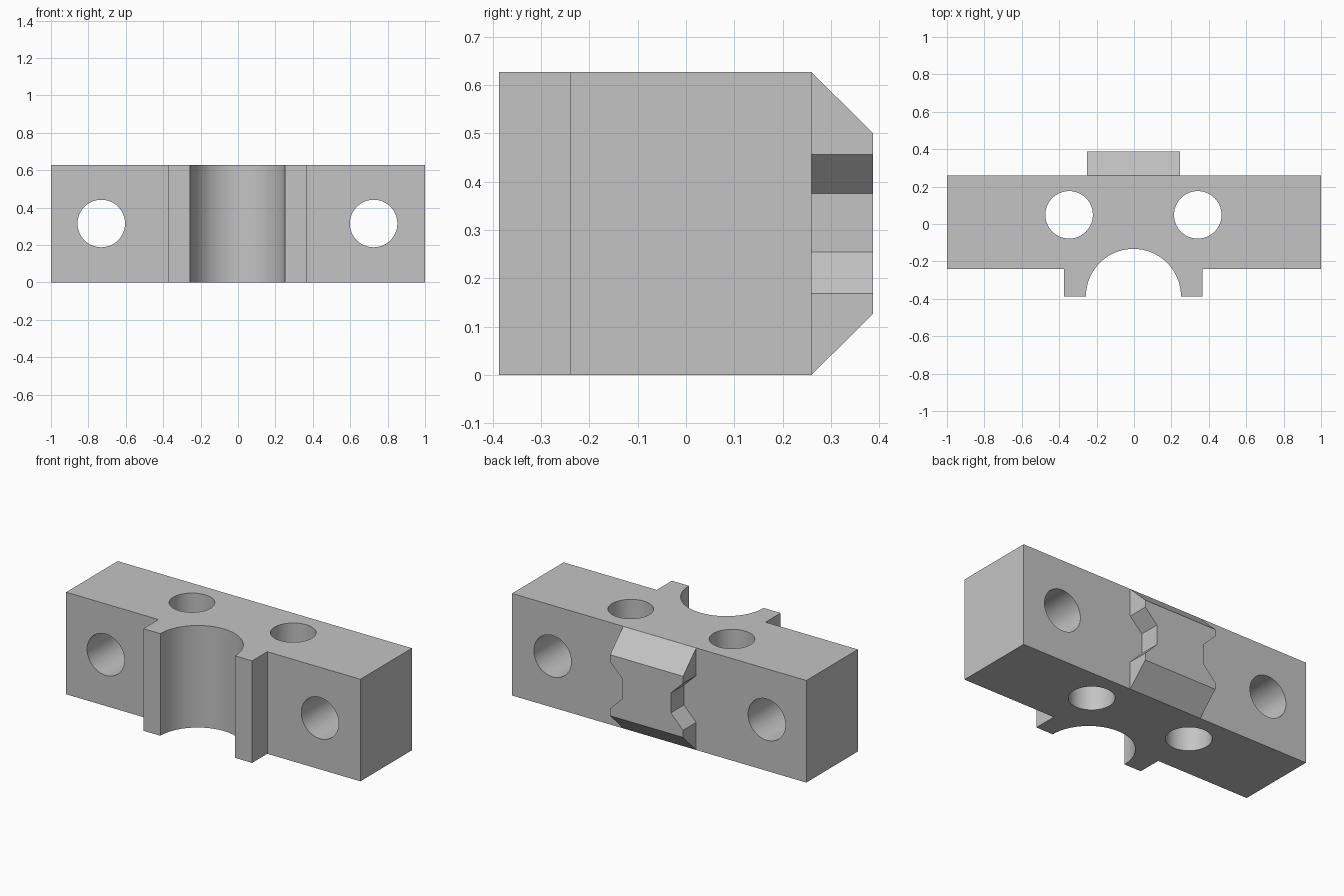
import bpy, bmesh, math
from mathutils import Matrix, Vector

cube = bpy.data.objects.get("Cube")
if cube:
    bpy.data.objects.remove(cube, do_unlink=True)

H = 0.627          # block height
BACK = 0.26        # rear face of the block
FRONT = -0.24      # front face of the block
DEEP = 0.387       # reach of the lugs and the rear boss
SHIFT = -0.003     # centre line of the machined features

grey = bpy.data.materials.new("plain grey")
grey.use_nodes = True
colour = (0.55, 0.55, 0.55, 1)
grey.diffuse_color = colour
grey.node_tree.nodes["Principled BSDF"].inputs["Base Color"].default_value = colour


def make_object(name, bm):
    bmesh.ops.recalc_face_normals(bm, faces=bm.faces)
    mesh = bpy.data.meshes.new(name)
    bm.to_mesh(mesh)
    bm.free()
    mesh.materials.append(grey)
    obj = bpy.data.objects.new(name, mesh)
    bpy.context.collection.objects.link(obj)
    return obj


def extrude(name, points, direction):
    """Extrude a closed outline along a direction."""
    bm = bmesh.new()
    face = bm.faces.new([bm.verts.new(p) for p in points])
    out = bmesh.ops.extrude_face_region(bm, geom=[face], use_keep_orig=True)
    verts = [g for g in out["geom"] if isinstance(g, bmesh.types.BMVert)]
    bmesh.ops.translate(bm, verts=verts, vec=Vector(direction))
    return make_object(name, bm)


def cylinder(name, centre, radius, depth, axis):
    bm = bmesh.new()
    turn = Matrix.Rotation(math.pi / 2, 4, "X") if axis == "Y" else Matrix()
    bmesh.ops.create_cone(bm, cap_ends=True, segments=64, radius1=radius, radius2=radius,
                          depth=depth, matrix=Matrix.Translation(centre) @ turn)
    return make_object(name, bm)


def combine(target, tool, operation):
    mod = target.modifiers.new(tool.name, "BOOLEAN")
    mod.object, mod.operation, mod.solver = tool, operation, "EXACT"
    bpy.context.view_layer.objects.active = target
    bpy.ops.object.modifier_apply(modifier=mod.name)
    bpy.data.objects.remove(tool, do_unlink=True)


# Block outline with two front lugs around a half-round groove
lug, radius, steps = 0.37, 0.254, 40
arc = [(SHIFT + radius * math.cos(a), -DEEP + radius * math.sin(a))
       for a in (math.pi * (1 - i / steps) for i in range(steps + 1))]
outline = [(-1, BACK), (-1, FRONT), (SHIFT - lug, FRONT), (SHIFT - lug, -DEEP)]
outline += arc
outline += [(SHIFT + lug, -DEEP), (SHIFT + lug, FRONT), (1, FRONT), (1, BACK)]
block = extrude("clamp_block", [(x, y, 0) for x, y in outline], (0, 0, H))

# Rear boss: notched on both sides, chamfered above and below
w, notch = 0.248, 0.083
side = [(w, 0), (w, 0.169), (w - notch, 0.254), (w - notch, 0.376), (w, 0.457), (w, H)]
loop = side + [(-x, z) for x, z in reversed(side)]
boss = extrude("rear_boss", [(x + SHIFT, BACK, z) for x, z in loop], (0, DEEP - BACK, 0))
chamfer = 0.126
for v in boss.data.vertices:
    if v.co.y > BACK + 0.01:
        v.co.z = min(max(v.co.z, chamfer), H - chamfer)
combine(block, boss, "UNION")

# Through holes: one vertical and one horizontal on each side
for s in (-1, 1):
    combine(block, cylinder("vertical_hole", (SHIFT + s * 0.344, 0.049, H / 2), 0.127, 2, "Z"),
            "DIFFERENCE")
    combine(block, cylinder("horizontal_hole", (SHIFT + s * 0.728, 0, 0.315), 0.127, 2, "Y"),
            "DIFFERENCE")

# Smooth the round walls, keep the machined edges crisp
bpy.ops.object.select_all(action="DESELECT")
block.select_set(True)
bpy.context.view_layer.objects.active = block
bpy.ops.object.shade_smooth_by_angle(angle=math.radians(30))
